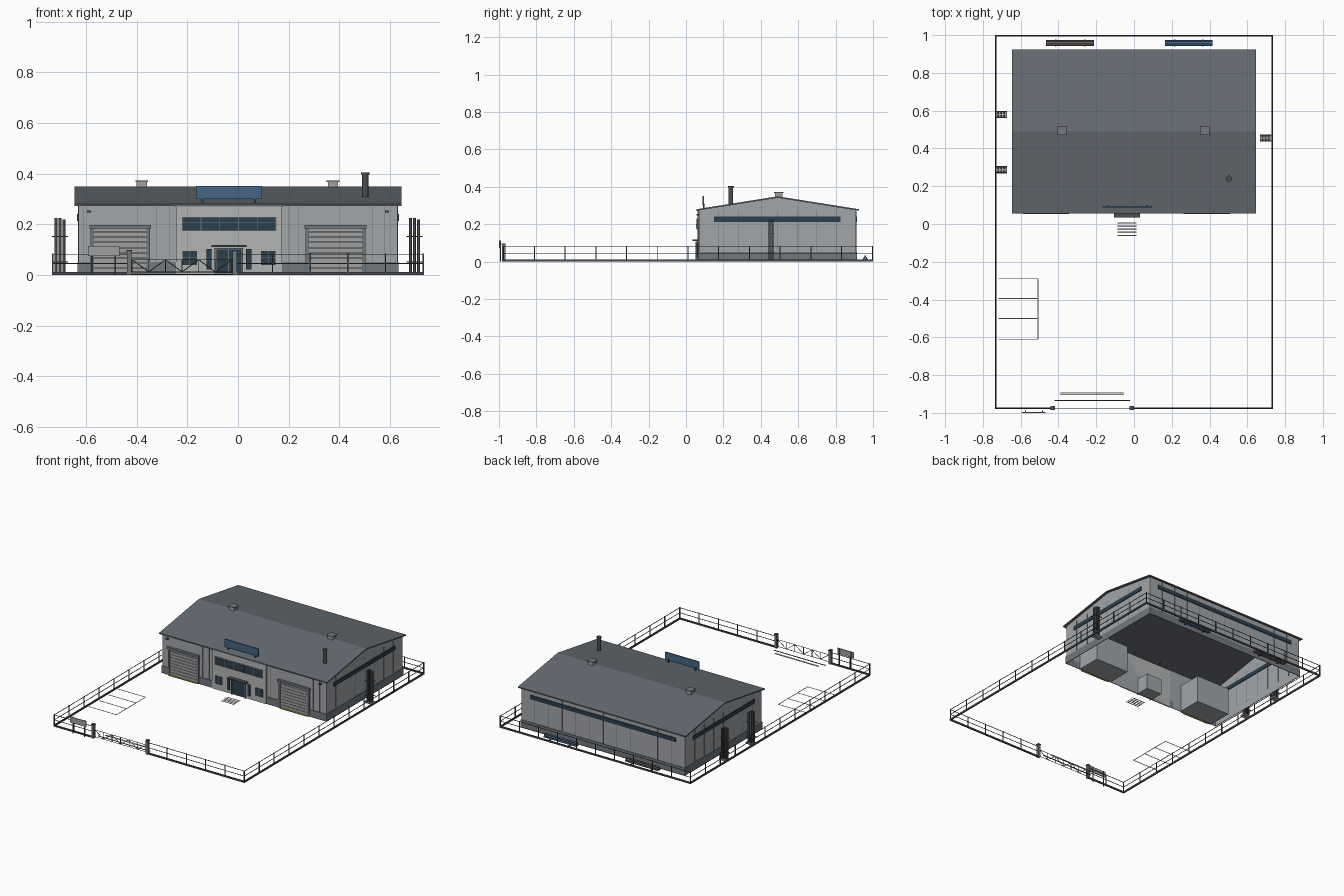
import bpy, bmesh, math
from mathutils import Vector, Matrix


def material(name, r, g, b):
    m = bpy.data.materials.new(name)
    m.diffuse_color = (r, g, b, 1)
    return m


WALL = material("wall_panel", 0.36, 0.38, 0.40)
PALE = material("pale_panel", 0.45, 0.46, 0.46)
PLINTH = material("plinth_grey", 0.17, 0.19, 0.21)
ROOF = material("roof_slate", 0.13, 0.15, 0.17)
GLASS = material("dark_glass", 0.025, 0.05, 0.075)
BLUE = material("sign_blue", 0.06, 0.13, 0.23)
STEEL = material("dark_steel", 0.07, 0.075, 0.08)
GREY = material("light_steel", 0.35, 0.35, 0.35)
BROWN = material("brown_steel", 0.13, 0.11, 0.10)
YELLOW = material("safety_yellow", 0.55, 0.42, 0.06)
PAINT = material("paint_white", 0.6, 0.6, 0.6)


def finish(name, bm, mat):
    bmesh.ops.recalc_face_normals(bm, faces=bm.faces)
    me = bpy.data.meshes.new(name)
    bm.to_mesh(me)
    bm.free()
    ob = bpy.data.objects.new(name, me)
    me.materials.append(mat)
    bpy.context.collection.objects.link(ob)
    return ob


def boxes(name, items, mat):
    """Each item is (x0, x1, y0, y1, z0, z1)."""
    bm = bmesh.new()
    for x0, x1, y0, y1, z0, z1 in items:
        mtx = Matrix.Translation(((x0 + x1) / 2, (y0 + y1) / 2, (z0 + z1) / 2))
        bmesh.ops.create_cube(bm, size=1, matrix=mtx @ Matrix.Diagonal((x1 - x0, y1 - y0, z1 - z0, 1)))
    return finish(name, bm, mat)


def bars(name, items, r, mat, sides=12):
    """Each item is a (start, end) pair of points."""
    bm = bmesh.new()
    for p, q in items:
        p, q = Vector(p), Vector(q)
        mtx = Matrix.Translation((p + q) / 2) @ (q - p).to_track_quat('Z', 'Y').to_matrix().to_4x4()
        bmesh.ops.create_cone(bm, cap_ends=True, segments=sides, radius1=r, radius2=r,
                              depth=(q - p).length, matrix=mtx)
    return finish(name, bm, mat)


# Open-bottomed gabled wall shell
X, YF, YB, YM = 0.63, 0.07, 0.91, 0.49
EAVE, RIDGE = 0.275, 0.342
profile = [(YF, 0), (YF, EAVE), (YM, RIDGE), (YB, EAVE), (YB, 0)]
bm = bmesh.new()
a = [bm.verts.new((-X, y, z)) for y, z in profile]
b = [bm.verts.new((X, y, z)) for y, z in profile]
bm.faces.new(a)
bm.faces.new(b)
for i in (0, 3):
    bm.faces.new((a[i], a[i + 1], b[i + 1], b[i]))
finish("walls", bm, WALL)

# Gable roof slab with overhang
prof = [(0.055, 0.272), (YM, 0.341), (0.925, 0.272), (0.925, 0.28), (YM, 0.349), (0.055, 0.28)]
bm = bmesh.new()
a = [bm.verts.new((-0.645, y, z)) for y, z in prof]
b = [bm.verts.new((0.645, y, z)) for y, z in prof]
bm.faces.new(a)
bm.faces.new(b)
for i in range(6):
    j = (i + 1) % 6
    bm.faces.new((a[i], a[j], b[j], b[i]))
finish("roof", bm, ROOF)

# Plinth strips, interrupted at the doors
t = 0.004
C, BAYS = -0.036, (-0.465, 0.385)
boxes("plinth", [(-X - t, -0.584, YF - t, YF, 0, 0.05), (-0.347, -0.245, YF - t, YF, 0, 0.05),
                 (0.173, 0.264, YF - t, YF, 0, 0.05), (0.505, X + t, YF - t, YF, 0, 0.05),
                 (-X - t, X + t, YB, YB + t, 0, 0.05),
                 (-X - t, -X, YF, YB, 0, 0.05), (X, X + t, YF, YB, 0, 0.05)], PLINTH)

# Thin vertical seams between wall panels
seams = [(x - 0.001, x + 0.001, YB, YB + 0.002, 0.05, 0.27) for x in [-0.525 + 0.105 * i for i in range(11)]]
seams += [(x - 0.001, x + 0.001, YF - 0.002, YF, 0.05, 0.27) for x in (-0.61, -0.32, -0.27, 0.2, 0.24, 0.53, 0.58)]
seams += [(s * X - 0.002, s * X + 0.002, y - 0.001, y + 0.001, 0.05, 0.275)
          for s in (-1, 1) for y in [0.175 + 0.105 * i for i in range(7)]]
boxes("wall_seams", seams, PLINTH)

# Window bands on sides and back
boxes("window_bands", [(s * X - 0.005, s * X + 0.005, 0.15, 0.825, 0.212, 0.24) for s in (-1, 1)]
      + [(-0.56, 0.56, YB - 0.004, YB + 0.005, 0.212, 0.24)], GLASS)

# Central office facade
boxes("office_facade", [(-0.245, 0.173, 0.062, YF, 0, 0.27)], PALE)
boxes("facade_cap", [(-0.25, 0.178, 0.057, YF, 0.27, 0.276)], PLINTH)
boxes("office_windows", [(-0.22, 0.15, 0.059, 0.064, 0.174, 0.228), (-0.22, -0.162, 0.059, 0.064, 0.04, 0.095),
                         (0.09, 0.148, 0.059, 0.064, 0.04, 0.095),
                         (-0.125, -0.104, 0.056, 0.064, 0.022, 0.102),
                         (0.032, 0.053, 0.056, 0.064, 0.022, 0.102)], GLASS)
mull = [(-0.22 + 0.074 * i - 0.0015, -0.22 + 0.074 * i + 0.0015, 0.057, 0.06, 0.174, 0.228) for i in range(6)]
mull += [(-0.22, 0.15, 0.057, 0.06, z - 0.0015, z + 0.0015) for z in (0.174, 0.208, 0.228)]
for x in (-0.191, 0.119):
    mull += [(x - 0.0012, x + 0.0012, 0.057, 0.06, 0.04, 0.095), (x - 0.029, x + 0.029, 0.057, 0.06, 0.066, 0.068)]
boxes("window_mullions", mull, PLINTH)

# Entrance with canopy and door frame
boxes("entrance_doors", [(-0.085, -0.037, 0.057, 0.063, 0.005, 0.1), (-0.035, 0.013, 0.057, 0.063, 0.005, 0.1)], GLASS)
boxes("entrance_frame", [(C - 0.056, C - 0.049, 0.052, 0.063, 0, 0.107), (C + 0.049, C + 0.056, 0.052, 0.063, 0, 0.107),
                         (C - 0.056, C + 0.056, 0.052, 0.063, 0.1, 0.107)], PLINTH)
boxes("entrance_canopy", [(C - 0.069, C + 0.069, 0.035, 0.063, 0.11, 0.119)], STEEL)
boxes("entrance_lobby", [(C - 0.06, C + 0.06, YF + 0.001, 0.16, 0.001, 0.11)], WALL)
boxes("crossing_stripes", [(-0.088, 0.014, y - 0.003, y + 0.003, 0, 0.002)
                           for y in (0.005, -0.012, -0.028, -0.044, -0.06)], PAINT)

# Roller-door bays
for side, x in zip(("left", "right"), BAYS):
    boxes(side + "_bay_interior", [(x - 0.13, x + 0.13, YF + 0.001, 0.24, 0.001, 0.19)], WALL)
    boxes(side + "_roller_door", [(x - 0.105, x + 0.105, 0.064, YF, 0.006 + 0.0205 * i, 0.0245 + 0.0205 * i)
                                  for i in range(9)], GREY)
    boxes(side + "_door_frame", [(x - 0.118, x - 0.104, 0.061, YF, 0, 0.19), (x + 0.104, x + 0.118, 0.061, YF, 0, 0.19),
                                 (x - 0.122, x + 0.122, 0.054, YF, 0.183, 0.198)], PLINTH)
    boxes(side + "_door_sill", [(x - 0.105, x + 0.105, 0.056, YF, 0, 0.006)], YELLOW)
boxes("wall_lamps", [(s * 0.588 - 0.008, s * 0.588 + 0.008, 0.055, YF, 0.247, 0.255) for s in (-1, 1)], STEEL)

# Blank roof sign on posts
boxes("roof_sign", [(-0.166, 0.094, 0.088, 0.096, 0.3, 0.352)], BLUE)
boxes("roof_sign_posts", [(x - 0.004, x + 0.004, 0.09, 0.1, 0.275, 0.31) for x in (-0.14, 0.068)], STEEL)

# Roof vents, ridge cap and chimney
boxes("roof_vents", [(x - 0.02, x + 0.02, 0.475, 0.515, 0.335, 0.367) for x in (-0.38, 0.375)], GREY)
boxes("vent_caps", [(x - 0.025, x + 0.025, 0.47, 0.52, 0.367, 0.373) for x in (-0.38, 0.375)], PLINTH)
bars("chimney", [((0.502, 0.24, 0.28), (0.502, 0.24, 0.396))], 0.0125, STEEL, 16)
bars("chimney_cap", [((0.502, 0.24, 0.396), (0.502, 0.24, 0.404))], 0.0165, STEEL, 16)

# Perimeter fence: curb, posts, rails
FX, F0, F1, G0, G1 = 0.731, -0.975, 0.996, -0.43, -0.012
runs = [((-FX, F0), (-FX, F1), 12), ((FX, F0), (FX, F1), 12), ((-FX, F1), (FX, F1), 10),
        ((-FX, F0), (G0, F0), 2), ((G1, F0), (FX, F0), 5)]
curb, posts, rails = [], [], []
for (x0, y0), (x1, y1), n in runs:
    curb.append((x0 - 0.004, x1 + 0.004, y0 - 0.004, y1 + 0.004, 0, 0.011))
    for z in (0.045, 0.08):
        rails.append((x0 - 0.0015, x1 + 0.0015, y0 - 0.0015, y1 + 0.0015, z - 0.0015, z + 0.0015))
    for i in range(n + 1):
        x, y = x0 + (x1 - x0) * i / n, y0 + (y1 - y0) * i / n
        posts.append((x - 0.0025, x + 0.0025, y - 0.0025, y + 0.0025, 0, 0.084))
boxes("fence_curb", curb, STEEL)
boxes("fence_rails", rails, STEEL)
boxes("fence_posts", posts, STEEL)

# Gate with braces between two pillars
boxes("gate_pillars", [(x - 0.009, x + 0.009, F0 - 0.009, F0 + 0.009, 0, 0.092) for x in (G0, G1)], PLINTH)
boxes("pillar_caps", [(x - 0.011, x + 0.011, F0 - 0.011, F0 + 0.011, 0.092, 0.098) for x in (G0, G1)], STEEL)
gx = [G0 + 0.012 + (G1 - G0 - 0.024) * i / 6 for i in range(7)]
gate = [((gx[0], F0, z), (gx[-1], F0, z)) for z in (0.012, 0.06)]
gate += [((x, F0, 0.012), (x, F0, 0.06)) for x in gx]
for i in range(6):
    z = (0.012, 0.06) if i % 2 else (0.06, 0.012)
    gate.append(((gx[i], F0, z[0]), (gx[i + 1], F0, z[1])))
bars("gate", gate, 0.0018, STEEL, 6)
boxes("gate_ground_rail", [(-0.42, -0.02, -0.938, -0.932, 0, 0.003)], STEEL)
boxes("stop_line", [(-0.39, -0.055, -0.906, -0.893, 0, 0.002)], PAINT)

# Blank entrance sign board
boxes("yard_sign_board", [(-0.592, -0.468, -1.0, -0.994, 0.074, 0.114)], GREY)
boxes("yard_sign_posts", [(x - 0.003, x + 0.003, -0.994, -0.988, 0, 0.114) for x in (-0.575, -0.485)], STEEL)

# Parking bay markings
boxes("parking_lines", [(-0.718, -0.508, y - 0.002, y + 0.002, 0, 0.002) for y in (-0.29, -0.395, -0.5, -0.61)]
      + [(-0.51, -0.506, -0.612, -0.288, 0, 0.002)], PAINT)

# Upright pipe racks beside the side walls
for k, (x, y) in enumerate([(-0.703, 0.58), (-0.703, 0.287), (0.697, 0.455)]):
    boxes(f"rack_base_{k}", [(x - 0.031, x + 0.031, y - 0.019, y + 0.019, 0, 0.01)], GREY)
    boxes(f"rack_crossbars_{k}", [(x - 0.031, x + 0.031, y + s * 0.015 - 0.002, y + s * 0.015 + 0.002, z, z + 0.004)
                                  for s in (-1, 1) for z in (0.048, 0.15)], STEEL)
    bars(f"rack_pipes_{k}", [((x + dx, y + dy, 0.01), (x + dx, y + dy, h))
                             for dx, h in ((-0.016, 0.225), (0, 0.225), (0.016, 0.218)) for dy in (-0.008, 0.008)],
         0.0055, STEEL)

# Stacked pipes behind the building
for name, x0, x1, mat in (("brown", -0.465, -0.212, BROWN), ("blue", 0.165, 0.415, BLUE)):
    pts = [(0.948, 0.011), (0.958, 0.011), (0.968, 0.011), (0.953, 0.02), (0.963, 0.02), (0.958, 0.029)]
    bars(name + "_pipe_stack", [((x0, y, z), (x1, y, z)) for y, z in pts], 0.005, mat)
    boxes(name + "_stack_skids", [(x - 0.004, x + 0.004, 0.94, 0.976, 0, 0.006)
                                  for x in (x0 + 0.05, x1 - 0.05)], STEEL)
